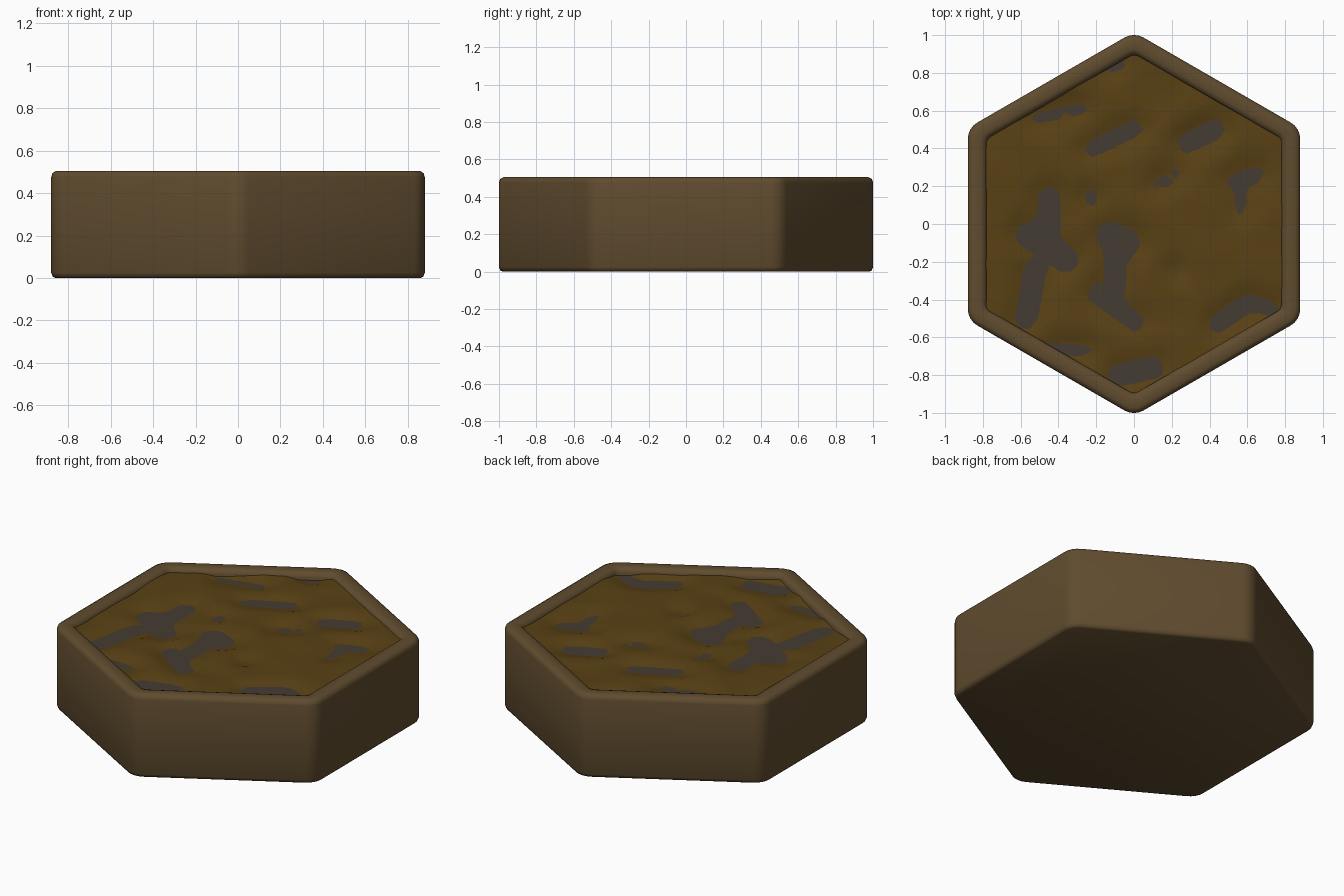
import bpy, bmesh, math
from mathutils import Vector, noise

if "Cube" in bpy.data.objects:
    bpy.data.objects.remove(bpy.data.objects["Cube"])


def finish(name, bm, color, angle=40):
    bmesh.ops.recalc_face_normals(bm, faces=bm.faces)
    me = bpy.data.meshes.new(name)
    bm.to_mesh(me)
    bm.free()
    ob = bpy.data.objects.new(name, me)
    bpy.context.collection.objects.link(ob)
    mat = bpy.data.materials.new(name + "_mat")
    mat.diffuse_color = (*color, 1)
    mat.use_nodes = True
    mat.node_tree.nodes["Principled BSDF"].inputs["Base Color"].default_value = mat.diffuse_color
    me.materials.append(mat)
    bpy.ops.object.select_all(action='DESELECT')
    ob.select_set(True)
    bpy.context.view_layer.objects.active = ob
    bpy.ops.object.shade_smooth_by_angle(angle=math.radians(angle))
    return ob


def hex_ring(bm, apothem, r, z, segs=4):
    """Pointy-top hexagon with rounded corners."""
    ring = []
    for k in range(6):
        mid = math.radians(30 + 60 * k)
        d = (apothem - r) * 2 / math.sqrt(3)
        for s in range(segs + 1):
            a = mid + math.radians(-30 + 60 * s / segs)
            ring.append(bm.verts.new((d * math.cos(mid) + r * math.cos(a),
                                      d * math.sin(mid) + r * math.sin(a), z)))
    return ring


# Hexagonal tray: outer wall, rounded rim, recess
bm = bmesh.new()
profile = [(.86, .09, 0), (.873, .095, .007), (.88, .1, .025),
           (.88, .1, .475), (.874, .095, .495), (.855, .085, .505),
           (.81, .06, .505), (.79, .05, .497), (.78, .045, .478), (.78, .045, .42)]
rings = [hex_ring(bm, *p) for p in profile]
for lo, hi in zip(rings, rings[1:]):
    for i in range(len(lo)):
        j = (i + 1) % len(lo)
        bm.faces.new((lo[i], lo[j], hi[j], hi[i]))
bm.faces.new(rings[0])
bm.faces.new(rings[-1])
finish("hex_tray", bm, (.117, .072, .028), 50)

# Grey rock sheet showing through the dips in the soil
ROCK_Z = .462
bm = bmesh.new()
bm.faces.new(hex_ring(bm, .785, .05, ROCK_Z))
finish("rock_layer", bm, (.06, .045, .032))

# Dips in the soil: capsules x1, y1, x2, y2, radius
dips = [(-.45, .14, -.45, -.05, .06), (-.56, -.06, -.36, -.19, .07),
        (-.52, -.24, -.57, -.5, .06), (-.13, -.06, -.04, -.1, .075),
        (-.1, -.15, -.1, -.35, .06), (-.2, -.37, .01, -.52, .05),
        (-.22, .4, .01, .51, .045), (.28, .43, .43, .5, .055),
        (-.52, .56, -.27, .61, .03), (.12, .2, .22, .26, .03),
        (.53, .23, .65, .26, .04), (.56, .2, .57, .08, .035),
        (.44, -.53, .6, -.42, .05), (.6, -.41, .73, -.45, .04),
        (-.44, -.66, -.25, -.67, .03), (-.08, -.8, .1, -.76, .06),
        (-.13, .83, -.07, .85, .03), (-.23, .14, -.23, .14, .045),
        (.22, -.25, .22, -.25, .03)]


def dip_distance(p):
    best = 9
    for x1, y1, x2, y2, r in dips:
        a, b = Vector((x1, y1)), Vector((x2, y2))
        d = b - a
        t = max(0, min(1, (p - a).dot(d) / max(d.dot(d), 1e-6)))
        best = min(best, (p - a - d * t).length - r)
    return best


# Lumpy soil surface, cut to the hexagon
bm = bmesh.new()
bmesh.ops.create_grid(bm, x_segments=36, y_segments=36, size=1)
for k in range(6):
    a = math.radians(60 * k)
    n = Vector((math.cos(a), math.sin(a), 0))
    bmesh.ops.bisect_plane(bm, geom=bm.verts[:] + bm.edges[:] + bm.faces[:],
                           plane_co=n * .785, plane_no=n, clear_outer=True)
for v in bm.verts:
    d = dip_distance(v.co.xy)
    lump = noise.noise(Vector((v.co.x * 5, v.co.y * 5, 3)))
    rise = max(-.012, min(.02, d * .25))
    v.co.z = ROCK_Z + rise + (max(0, min(1, d / .1)) * .01 * lump)
bmesh.ops.triangulate(bm, faces=bm.faces)
finish("soil", bm, (.1, .053, .007), 60)
